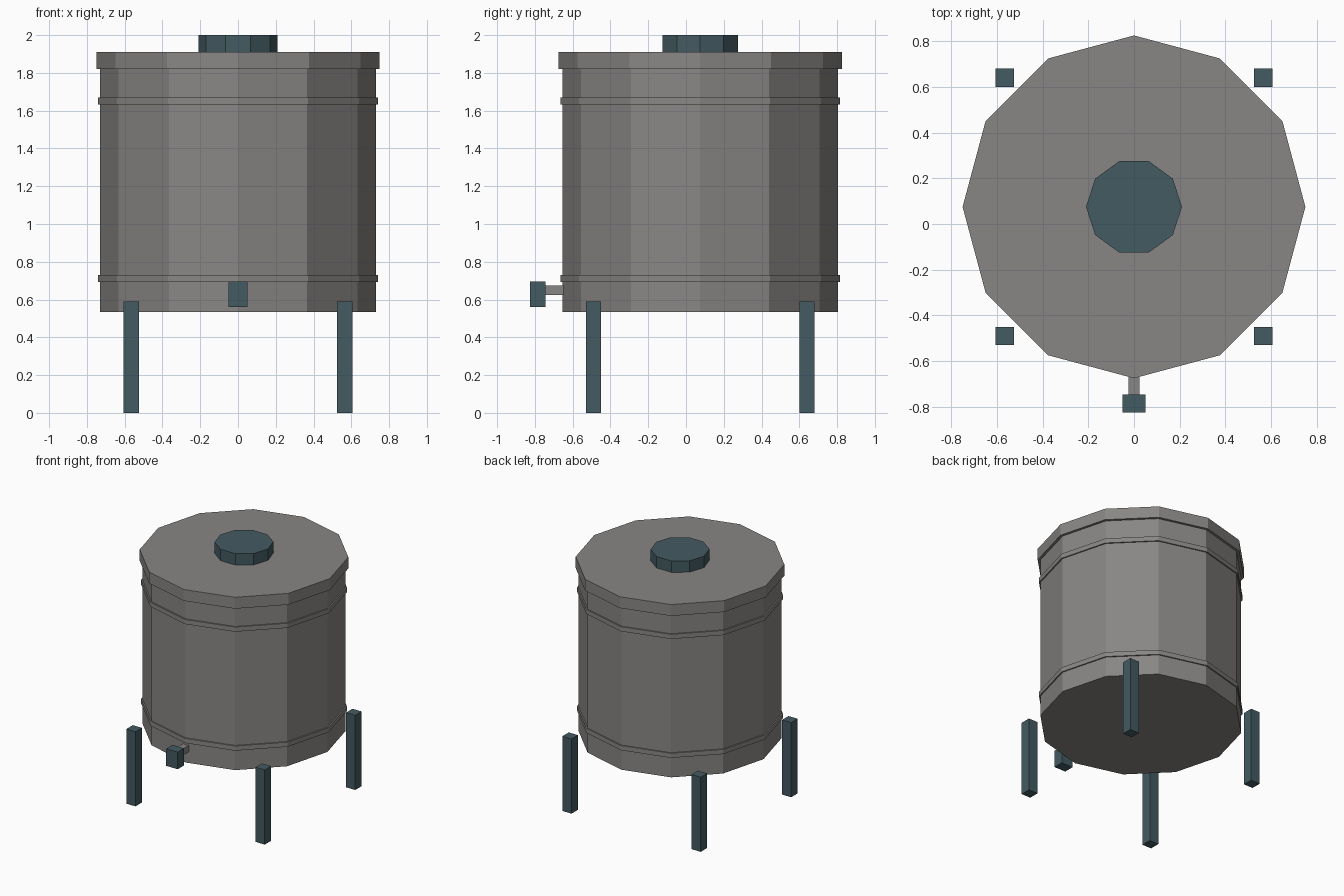
import bpy
from mathutils import Vector

if "Cube" in bpy.data.objects:
    bpy.data.objects.remove(bpy.data.objects["Cube"], do_unlink=True)

TANK_Y = 0.075


def material(name, rgb):
    mat = bpy.data.materials.new(name)
    mat.use_nodes = True
    mat.diffuse_color = (*rgb, 1)
    mat.node_tree.nodes["Principled BSDF"].inputs["Base Color"].default_value = (*rgb, 1)
    return mat


grey = material("warm grey metal", (0.25, 0.24, 0.23))
teal = material("dark teal metal", (0.057, 0.103, 0.12))


def finish(name, mat):
    obj = bpy.context.object
    obj.name = name
    obj.data.materials.append(mat)
    return obj


def drum(name, radius, bottom, top, mat, sides=12):
    """Upright prism on the tank axis, with a corner on +x."""
    bpy.ops.mesh.primitive_cylinder_add(
        vertices=sides, radius=radius, depth=top - bottom,
        location=(0, TANK_Y, (bottom + top) / 2))
    obj = finish(name, mat)
    # Put a corner on the x axis whatever the number of sides
    if sides % 4:
        for v in obj.data.vertices:
            v.co.x, v.co.y = v.co.y, -v.co.x
    return obj


def box(name, low, high, mat):
    low, high = Vector(low), Vector(high)
    bpy.ops.mesh.primitive_cube_add(size=1, location=(low + high) / 2)
    obj = finish(name, mat)
    for v in obj.data.vertices:
        v.co *= high - low
    return obj


# Tank with its raised hoops, lid and filler cap
drum("tank_body", 0.73, 0.535, 1.82, grey)
drum("lower_hoop", 0.74, 0.693, 0.73, grey)
drum("upper_hoop", 0.74, 1.633, 1.67, grey)
drum("lid", 0.75, 1.82, 1.91, grey)
drum("filler_cap", 0.21, 1.91, 2.0, teal, sides=10)

# Four square legs standing around the tank
for side, sx in (("left", 1), ("right", -1)):
    for end, sy in (("front", -1), ("back", 1)):
        x, y = sx * 0.565, TANK_Y + sy * 0.565
        box(f"{end}_{side}_leg", (x - 0.04, y - 0.04, 0), (x + 0.04, y + 0.04, 0.59), teal)

# Outlet pipe and tap at the front
box("outlet_pipe", (-0.025, -0.745, 0.625), (0.025, -0.62, 0.675), grey)
box("tap", (-0.05, -0.825, 0.56), (0.05, -0.745, 0.695), teal)
